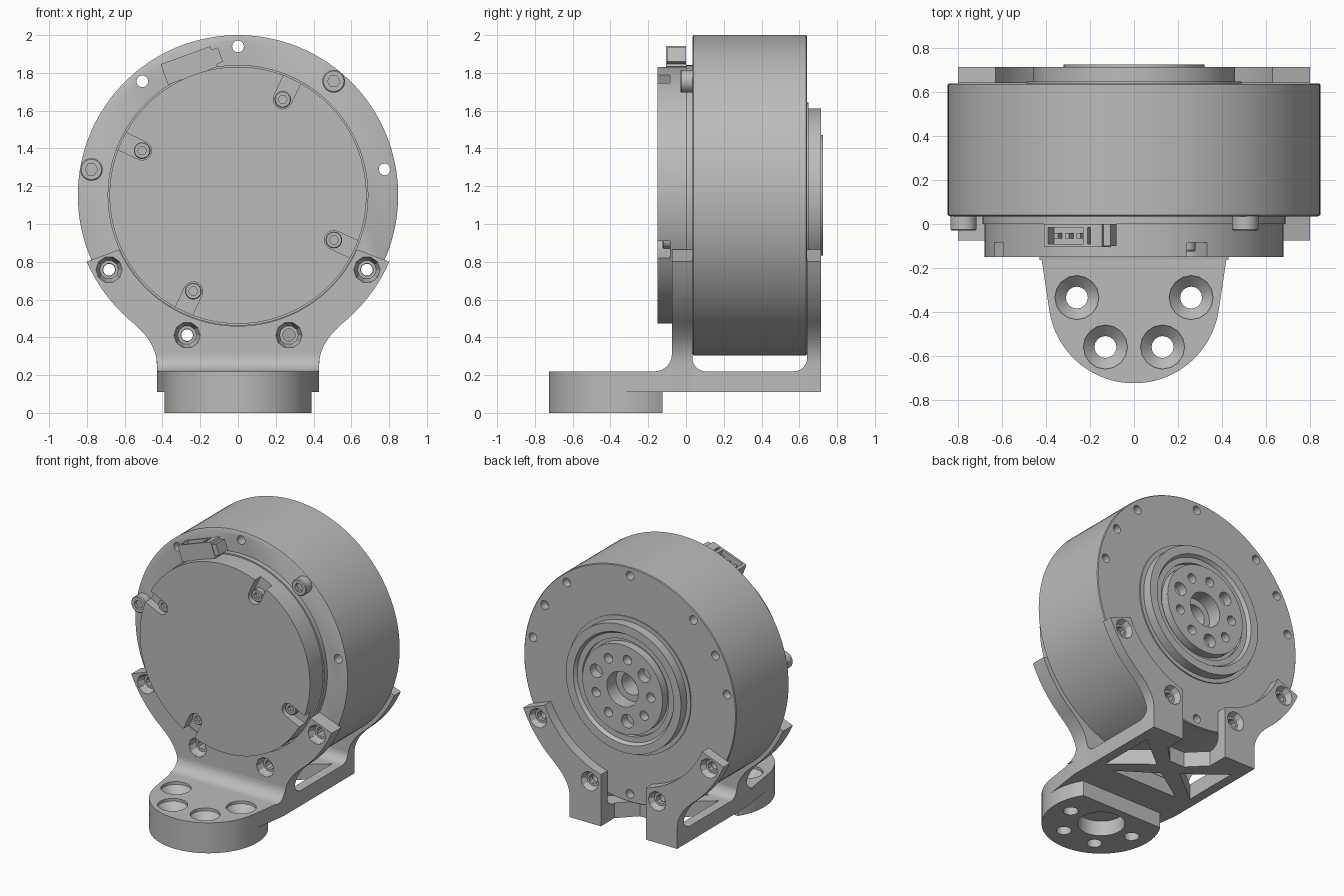
import bpy, bmesh
from math import sin, cos, radians, acos, degrees
from mathutils import Matrix, Vector

if "Cube" in bpy.data.objects:
    bpy.data.objects.remove(bpy.data.objects["Cube"])

grey = bpy.data.materials.new("machined_grey")
grey.use_nodes = True
colour = (0.5, 0.5, 0.5, 1)
grey.diffuse_color = colour
grey.node_tree.nodes["Principled BSDF"].inputs["Base Color"].default_value = colour

AXIS = 1.152          # height of the motor axis
BOLT = 0.788          # bolt circle radius
ALONG_Y = Matrix.Rotation(radians(-90), 4, 'X')   # local z -> +y
UPRIGHT = Matrix.Rotation(radians(90), 4, 'X')    # local xy -> xz
SIDEWAYS = Matrix(((0, 0, 1, 0), (1, 0, 0, 0), (0, 1, 0, 0), (0, 0, 0, 1)))  # local xy -> yz


def polar(r, deg):
    return r * cos(radians(deg)), r * sin(radians(deg))


def arc(r, a, b, n, cx=0.0, cy=0.0):
    pts = [polar(r, a + (b - a) * i / n) for i in range(n + 1)]
    return [(cx + x, cy + y) for x, y in pts]


def mirrored(pts):
    return [(-x, y) for x, y in reversed(pts)]


def lathe(bm, profile, mat, seg=64):
    """Turn (radius, height) points about local z; both ends are capped."""
    rings = [[bm.verts.new(mat @ Vector((*polar(r, 360 * i / seg), h))) for i in range(seg)]
             for r, h in profile]
    for a, b in zip(rings, rings[1:]):
        for i in range(seg):
            j = (i + 1) % seg
            bm.faces.new((a[i], a[j], b[j], b[i]))
    bm.faces.new(rings[0])
    bm.faces.new(rings[-1])


def prism(bm, pts, lo, hi, mat=Matrix()):
    a = [bm.verts.new(mat @ Vector((x, y, lo))) for x, y in pts]
    b = [bm.verts.new(mat @ Vector((x, y, hi))) for x, y in pts]
    for i in range(len(pts)):
        j = (i + 1) % len(pts)
        bm.faces.new((a[i], a[j], b[j], b[i]))
    bm.faces.new(a)
    bm.faces.new(b)


def rect(x0, x1, y0, y1):
    return [(x0, y0), (x1, y0), (x1, y1), (x0, y1)]


def to_object(name, bm):
    bmesh.ops.recalc_face_normals(bm, faces=bm.faces)
    mesh = bpy.data.meshes.new(name)
    bm.to_mesh(mesh)
    bm.free()
    mesh.materials.append(grey)
    ob = bpy.data.objects.new(name, mesh)
    bpy.context.collection.objects.link(ob)
    return ob


def finish(name, bm, cut=None):
    """Make the object, subtract the cutter mesh and shade it."""
    ob = to_object(name, bm)
    bpy.ops.object.select_all(action='DESELECT')
    ob.select_set(True)
    bpy.context.view_layer.objects.active = ob
    if cut:
        cutter = to_object(name + "_cutter", cut)
        cutter.hide_render = True
        mod = ob.modifiers.new("cut", 'BOOLEAN')
        mod.object, mod.operation, mod.solver = cutter, 'DIFFERENCE', 'EXACT'
        bpy.ops.object.modifier_apply(modifier=mod.name)
        bpy.data.objects.remove(cutter)
    bpy.ops.object.shade_smooth_by_angle(angle=radians(30))
    return ob


def on_motor(r, deg, y=0.0):
    """Frame along +y at a polar position about the motor axis."""
    x, z = polar(r, deg)
    return Matrix.Translation((x, y, AXIS + z)) @ ALONG_Y


# Motor housing with the stepped output hub at the back
body, cut = bmesh.new(), bmesh.new()
lathe(body, [(0.838, 0.035), (0.848, 0.04), (0.848, 0.635), (0.843, 0.64), (0.49, 0.64), (0.49, 0.648),
             (0.46, 0.648), (0.46, 0.715), (0.40, 0.715), (0.385, 0.69), (0.345, 0.69),
             (0.345, 0.665), (0.32, 0.665), (0.32, 0.725), (0.125, 0.725), (0.125, 0.62),
             (0.08, 0.62), (0.08, 0.5)], on_motor(0, 0), 128)
for a in (90, 130, 10, -30, -150, -110):          # through bolt holes
    lathe(cut, [(0.031, 0), (0.031, 0.7)], on_motor(BOLT, a), 20)
for a in (30, 50, 150, 170, -90, -70):            # blind holes at the back
    lathe(cut, [(0.031, 0.58), (0.031, 0.7)], on_motor(BOLT, a), 20)
for i in range(9):                                # hub holes
    r = 0.048 if i % 3 == 0 else 0.034
    lathe(cut, [(r, 0.66), (r, 0.8)], on_motor(0.225, 20 + 40 * i), 20)
finish("motor_housing", body, cut)

# Front cover with four screw slots
body, cut = bmesh.new(), bmesh.new()
lathe(body, [(0.68, -0.15), (0.68, 0), (0.69, 0), (0.69, 0.036)], on_motor(0, 0), 128)
SLOTS = (65, 155, 245, -25)
for a in SLOTS:
    turn = Matrix.Translation((0, 0, AXIS)) @ Matrix.Rotation(radians(-a), 4, 'Y') @ UPRIGHT
    prism(cut, arc(0.05, 90, 270, 10, 0.56) + [(0.8, -0.05), (0.8, 0.05)], 0.085, 0.2, turn)
finish("front_cover", body, cut)


# Screws: small ones in the cover slots, larger cap screws on the housing
def screw(name, r, deg, radius, front, back):
    body, cut = bmesh.new(), bmesh.new()
    at = on_motor(r, deg)
    lathe(body, [(radius * 0.9, front), (radius, front + 0.006), (radius, back)], at, 32)
    lathe(cut, [(radius * 0.55, front - 0.02), (radius * 0.55, front + 0.025)], at, 6)
    finish(name, body, cut)


for i, a in enumerate(SLOTS):
    screw(f"cover_screw_{i + 1}", 0.56, a, 0.044, -0.125, -0.084)
for i, a in enumerate((50, 170)):
    screw(f"cap_screw_{i + 1}", BOLT, a, 0.06, -0.03, 0.036)

# Bracket plates share one outer edge: an arc round the motor, then a sweep into the base
start, ctrl, end = polar(0.875, -50), (0.43, 0.371 - AXIS), (0.43, 0.26 - AXIS)
sweep = []
for i in range(1, 11):
    t = i / 10
    sweep.append(tuple((1 - t) ** 2 * s + 2 * t * (1 - t) * c + t * t * e
                       for s, c, e in zip(start, ctrl, end)))
outer = arc(0.875, -23.7, -50, 12) + sweep + [(0.43, 0.11 - AXIS)]
INNER = 0.692
at_axis = Matrix.Translation((0, 0, AXIS)) @ UPRIGHT


def plate_holes(cut, angles, face, step, through):
    for a in angles:
        lathe(cut, [(0.075, face - step), (0.07, face), (0.05, face + step),
                    (0.034, face + step), (0.034, through)], on_motor(BOLT, a), 10)


# Front plate
body, cut = bmesh.new(), bmesh.new()
prism(body, outer + mirrored(outer) + arc(INNER, -155.5, -24.5, 64), -0.034, 0.075, at_axis)
plate_holes(cut, (-30, -70, -110, -150), -0.075, 0.05, 0.1)
finish("bracket_front_plate", body, cut)

# Rear arms, left and right
GAP = 0.18
low = -degrees(acos(GAP / INNER))
arm = outer + [(GAP, 0.11 - AXIS)] + arc(INNER, low, -24.5, 24)
for name, pts, angles in (("left", arm, (-30, -70)), ("right", mirrored(arm), (-110, -150))):
    body, cut = bmesh.new(), bmesh.new()
    prism(body, pts, -0.715, -0.641, at_axis)
    plate_holes(cut, angles, 0.715, -0.04, 0.6)
    finish(f"bracket_rear_arm_{name}", body, cut)

# Base plate: rounded nose, truss windows, rear notch and countersunk holes
NOSE = -0.335
half = [(0.06, 0.44), (GAP, 0.56), (GAP, 0.714), (0.43, 0.714), (0.43, -0.1)]
nose = arc(0.39, -8, -172, 48, 0, NOSE)
body, cut = bmesh.new(), bmesh.new()
prism(body, half + nose + mirrored(half), 0.11, 0.22)
side = [(0.36, 0.14), (0.36, 0.56), (0.1, 0.35)]
for pts in (side, mirrored(side), [(-0.27, 0.1), (0.27, 0.1), (0, 0.28)]):
    prism(cut, pts, 0, 0.3)
foot_cut = bmesh.new()
for a in (0, 180, -60, -120):
    x, y = polar(0.26, a)
    at = Matrix.Translation((x, y + NOSE, 0))
    lathe(cut, [(0.05, 0), (0.05, 0.15), (0.1, 0.2), (0.1, 0.3)], at, 16)
    lathe(foot_cut, [(0.05, -0.1), (0.05, 0.2)], at, 16)
finish("base_plate", body, cut)

# Foot: disc cut flat at the back, with a centre bore
body = bmesh.new()
flat = degrees(acos(0.21 / 0.39))
prism(body, arc(0.39, 90 + flat, 450 - flat, 80, 0, NOSE), 0, 0.11)
lathe(foot_cut, [(0.155, -0.1), (0.155, 0.109)], Matrix.Translation((0, NOSE, 0)), 48)
finish("foot", body, foot_cut)


# Fillets where the plates rise from the base
def fillet(name, y, r, away, spans):
    """Concave strip in the corner at y, reaching out in the direction away."""
    curve = arc(r, 180, 270, 10, r, r)
    pts = [(y + away * u, 0.22 + v) for u, v in curve] + [(y - away * 0.01, 0.21)]
    body = bmesh.new()
    for lo, hi in spans:
        prism(body, pts, lo, hi, SIDEWAYS)
    finish(name, body)


fillet("front_fillet", -0.075, 0.09, -1, [(-0.43, 0.43)])
fillet("front_inner_fillet", 0.034, 0.07, 1, [(-0.43, 0.43)])
fillet("rear_inner_fillet", 0.641, 0.07, -1, [(-0.43, -GAP), (GAP, 0.43)])

# Connector on the upper rim, tilted to follow it
tilt = Matrix.Translation((-0.25, 0, 1.845)) @ Matrix.Rotation(radians(-20), 4, 'Y') @ UPRIGHT
body, cut = bmesh.new(), bmesh.new()
prism(body, rect(-0.15, 0.13, -0.06, 0.055), 0, 0.105, tilt)
prism(cut, rect(-0.13, 0.04, -0.02, 0.1), 0.015, 0.09, tilt)
prism(cut, rect(0.06, 0.075, 0.02, 0.1), 0.015, 0.09, tilt)
finish("connector_shell", body, cut)
body = bmesh.new()
prism(body, rect(0.125, 0.165, -0.045, 0.035), 0, 0.1, tilt)
for x in (-0.1, -0.045, 0.01):
    prism(body, rect(x - 0.01, x + 0.01, -0.03, 0.035), 0.04, 0.065, tilt)
finish("connector_pins_and_latch", body)
